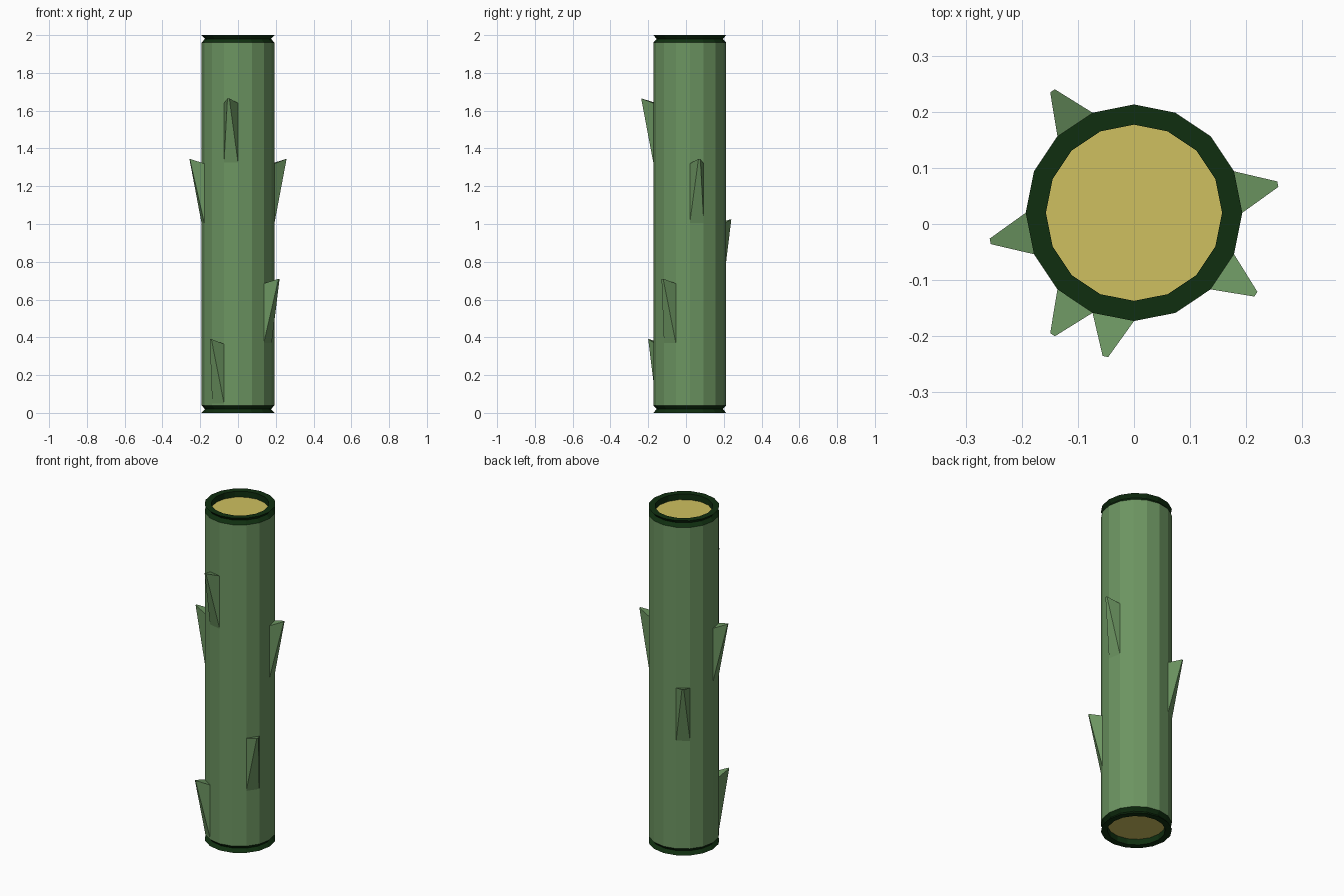
import bpy, bmesh
from math import cos, sin, pi
from mathutils import Vector

cube = bpy.data.objects.get("Cube")
if cube:
    bpy.data.objects.remove(cube, do_unlink=True)

SIDES = 16
RADIUS = 0.193
INNER = 0.157
CENTRE = Vector((0, 0.02, 0))
STEP = 2 * pi / SIDES


def material(name, colour):
    m = bpy.data.materials.new(name)
    m.use_nodes = True
    m.diffuse_color = (*colour, 1)
    m.node_tree.nodes["Principled BSDF"].inputs["Base Color"].default_value = (*colour, 1)
    return m


GREEN = material("stem green", (0.15, 0.30, 0.12))
DARK = material("dark green", (0.005, 0.028, 0.005))
YELLOW = material("pith yellow", (0.62, 0.53, 0.115))


def rim_point(i, r, z):
    return CENTRE + Vector((r * cos(i * STEP), r * sin(i * STEP), z))


def finish(name, bm, mat):
    bmesh.ops.recalc_face_normals(bm, faces=bm.faces)
    mesh = bpy.data.meshes.new(name)
    bm.to_mesh(mesh)
    bm.free()
    mesh.materials.append(mat)
    obj = bpy.data.objects.new(name, mesh)
    bpy.context.collection.objects.link(obj)
    return obj


def lathe(name, profile, mat, closed=False):
    """Spin a radius/height profile around the stem axis."""
    bm = bmesh.new()
    rings = [[bm.verts.new(rim_point(i, r, z)) for i in range(SIDES)] for r, z in profile]
    pairs = list(zip(rings, rings[1:]))
    if closed:
        pairs.append((rings[-1], rings[0]))
    for a, b in pairs:
        for i in range(SIDES):
            j = (i + 1) % SIDES
            bm.faces.new((a[i], a[j], b[j], b[i]))
    if not closed:
        bm.faces.new(rings[0])
        bm.faces.new(rings[-1])
    return finish(name, bm, mat)


# Stem with a recessed yellow core showing at both ends
lathe("stem", [(RADIUS, 0.04), (RADIUS, 1.96)], GREEN)
lathe("pith", [(INNER, 0.035), (INNER, 1.965)], YELLOW)

# Notched end rings, mirrored top and bottom
ring = [(RADIUS, 0), (RADIUS - 0.018, 0.02), (RADIUS, 0.04), (INNER, 0.04), (INNER, 0)]
lathe("bottom_ring", ring, DARK, closed=True)
lathe("top_ring", [(r, 2 - z) for r, z in ring], DARK, closed=True)


def thorn(name, side, tip_z):
    """Wedge growing upward and outward from one flat side of the stem."""
    bm = bmesh.new()
    low = [rim_point(side + k, RADIUS, tip_z - 0.34) for k in (0, 1)]
    high = [rim_point(side + k, RADIUS, tip_z - 0.025) for k in (0, 1)]
    angle = (side + 0.5) * STEP
    out = Vector((cos(angle), sin(angle), 0))
    along = Vector((-sin(angle), cos(angle), 0))
    mid = (high[0] + high[1]) / 2 + out * 0.072 + Vector((0, 0, 0.025))
    tip = [mid - along * 0.005, mid + along * 0.005]
    l0, l1, h0, h1, t0, t1 = [bm.verts.new(p) for p in low + high + tip]
    for face in ((l0, l1, t1, t0), (h0, h1, t1, t0), (l0, h0, t0), (l1, h1, t1), (l0, l1, h1, h0)):
        bm.faces.new(face)
    finish(name, bm, GREEN)


# Thorns: stem side and tip height
for label, side, tip_z in (
    ("front_upper", 11, 1.665),
    ("right", 8, 1.345),
    ("left", 0, 1.345),
    ("back", 5, 1.025),
    ("front_left", 14, 0.71),
    ("front_lower", 10, 0.39),
):
    thorn(label + "_thorn", side, tip_z)
